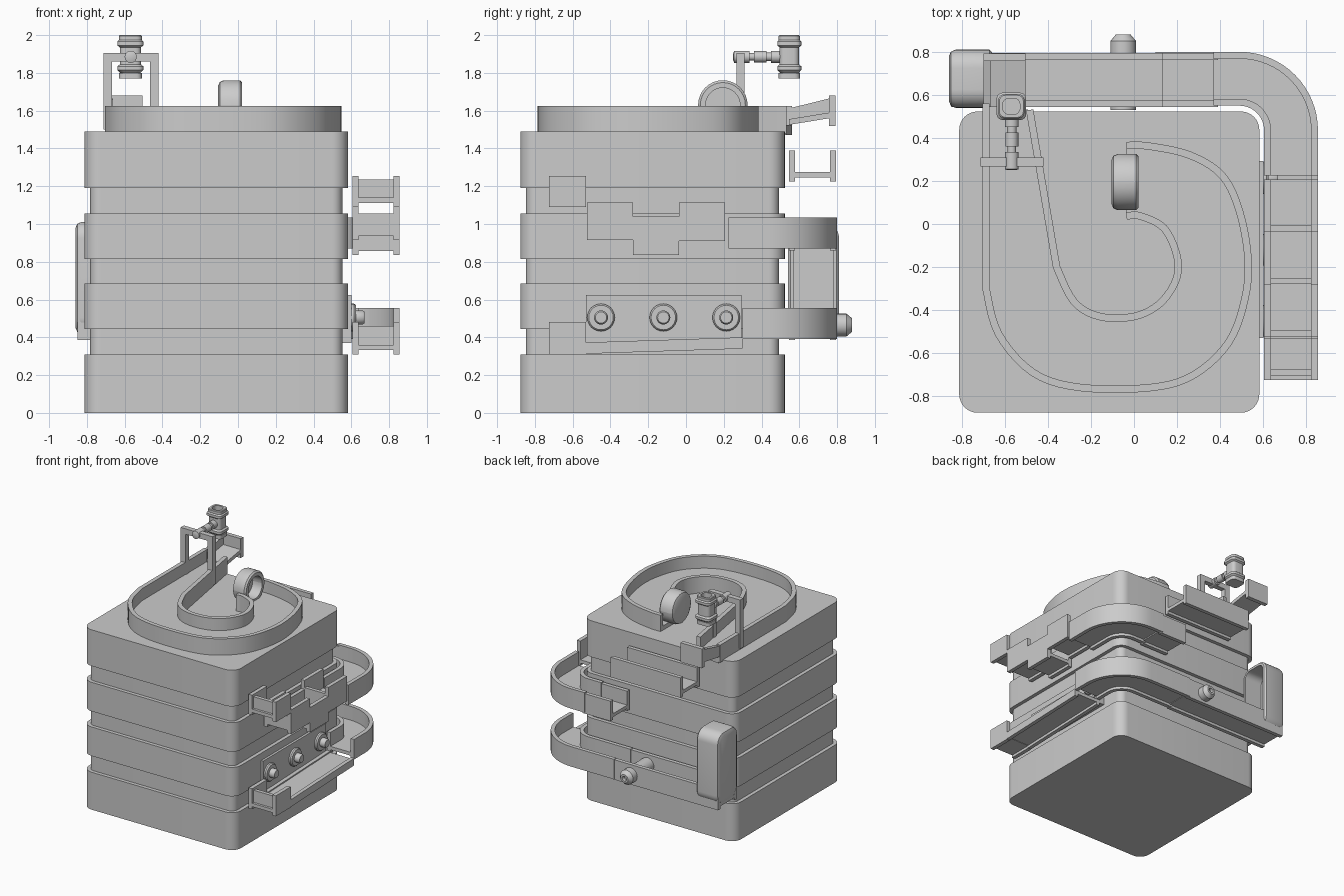
import bpy, bmesh, math
from mathutils import Vector

if "Cube" in bpy.data.objects:
    bpy.data.objects.remove(bpy.data.objects["Cube"])


def finish(name, bm):
    bmesh.ops.recalc_face_normals(bm, faces=bm.faces)
    me = bpy.data.meshes.new(name)
    bm.to_mesh(me)
    bm.free()
    ob = bpy.data.objects.new(name, me)
    bpy.context.collection.objects.link(ob)
    bpy.ops.object.select_all(action='DESELECT')
    bpy.context.view_layer.objects.active = ob
    ob.select_set(True)
    bpy.ops.object.shade_smooth_by_angle(angle=math.radians(35))
    return ob


def loft(name, rings):
    # skin equal-length rings and cap both ends
    bm = bmesh.new()
    vs = [[bm.verts.new(p) for p in r] for r in rings]
    n = len(rings[0])
    for a, b in zip(vs, vs[1:]):
        for i in range(n):
            bm.faces.new((a[i], a[(i + 1) % n], b[(i + 1) % n], b[i]))
    bm.faces.new(vs[0])
    bm.faces.new(vs[-1])
    return finish(name, bm)


def sweep(name, path, profile):
    # profile is (sideways offset, height), path is (x, y, z)
    P = [Vector(p) for p in path]
    rings = []
    for i, p in enumerate(P):
        d0 = P[max(i, 1)] - P[max(i, 1) - 1]
        j = min(i, len(P) - 2)
        d1 = P[j + 1] - P[j]
        d0.z = d1.z = 0
        t = (d0.normalized() + d1.normalized()).normalized()
        s = 1 / max(t.dot(d1.normalized()), .5)
        side = Vector((t.y, -t.x, 0)) * s
        rings.append([p + side * o + Vector((0, 0, h)) for o, h in profile])
    return loft(name, rings)


def rrect(cx, cy, w, h, r, n=8):
    pts = []
    for k, (sx, sy) in enumerate(((1, 1), (-1, 1), (-1, -1), (1, -1))):
        for i in range(n + 1):
            a = math.pi / 2 * (k + i / n)
            pts.append((cx + sx * (w / 2 - r) + r * math.cos(a),
                        cy + sy * (h / 2 - r) + r * math.sin(a)))
    return pts


def box(name, x0, x1, y0, y1, z0, z1):
    return loft(name, [[(x0, y0, z), (x1, y0, z), (x1, y1, z), (x0, y1, z)] for z in (z0, z1)])


def rod(name, axis, c, steps):
    # turned part: steps are (position along axis, radius)
    rings = []
    for t, r in steps:
        ring = []
        for i in range(24):
            u, v = c[0] + r * math.cos(i * math.pi / 12), c[1] + r * math.sin(i * math.pi / 12)
            ring.append((t, u, v) if axis == 'x' else (u, t, v))
        rings.append(ring)
    return loft(name, rings)


def spline(pts, n=5):
    P = [Vector((x, y, 0)) for x, y in pts]
    out = []
    for i in range(len(P) - 1):
        a, b, c, d = P[max(i - 1, 0)], P[i], P[i + 1], P[min(i + 2, len(P) - 1)]
        for k in range(n):
            t = k / n
            out.append(.5 * (2 * b + (c - a) * t + (2 * a - 5 * b + 4 * c - d) * t * t
                             + (3 * b - a - 3 * c + d) * t ** 3))
    return out + [P[-1]]


def trough(h=.165, w=.125, t=.032):
    # H-shaped channel section
    return [(-w, 0), (-w + t, 0), (-w + t, .022), (w - t, .022), (w - t, 0), (w, 0),
            (w, h), (w - t, h), (w - t, .05), (-w + t, .05), (-w + t, h), (-w, h)]


def cup(name, y, z, w, h, r, x0, x1, t):
    # closed at x0, open towards x1
    def ring(x, k):
        return [(x, u, v) for u, v in rrect(y, z, w - 2 * k, h - 2 * k, r - k)]
    return loft(name, [ring(x0, .03), ring(x0 + .009, .009), ring(x0 + .03, 0), ring(x1 - .012, 0),
                       ring(x1, .012), ring(x1, t), ring(x0 + .04, t)])


# banded body
levels = [(0, .31, 0), (.31, .445, 1), (.445, .685, 0), (.685, .815, 1),
          (.815, 1.055, 0), (1.055, 1.19, 1), (1.19, 1.49, 0)]
loft("body", [[(x, y, z) for x, y in rrect(-.115, -.177, 1.395 - .06 * s, 1.4 - .06 * s, .085 - .03 * s)]
              for a, b, s in levels for z in (a, b)])

# spiral tray on top: outer wall, inner wall and floor
outer = spline([(-.035, .365), (.07, .362), (.26, .32), (.41, .225), (.49, .06), (.53, -.16), (.515, -.35),
                (.44, -.55), (.28, -.7), (.08, -.76), (-.25, -.76), (-.47, -.69), (-.63, -.51), (-.688, -.3)])
outer.append(Vector((-.688, .56, 0)))
inner = spline([(-.035, .037), (.03, .037), (.14, -.02), (.2, -.15), (.195, -.26), (.12, -.37),
                (0, -.43), (-.16, -.43), (-.28, -.36), (-.36, -.2)])
inner.append(Vector((-.485, .53, 0)))
wall = [(-.017, 1.48), (.017, 1.48), (.017, 1.625), (-.017, 1.625)]
sweep("tray_outer_wall", outer, wall)
sweep("tray_inner_wall", inner, wall)
loft("tray_floor", [[(p.x, p.y, z) for p in outer + inner[::-1]] for z in (1.47, 1.525)])
cup("tray_inlet", .195, 1.63, .262, .262, .131, -.105, .022, .04)

# catch channel behind the tray
box("catch_back_wall", -.7, -.505, .757, .792, 1.52, 1.68)
loft("catch_floor", [[(x, .545, 1.525), (x, .76, 1.56), (x, .76, 1.59), (x, .545, 1.555)] for x in (-.7, -.505)])
loft("catch_side", [[(x, .545, 1.53), (x, .76, 1.56), (x, .76, 1.665), (x, .545, 1.612)] for x in (-.7, -.665)])

# back drop trough
sweep("upper_back_trough", [(-.505, .67, 1.225), (.135, .67, 1.225)], trough())


# corner troughs wrapping from the right side to the back
def corner(y0, x1):
    arc = [(.49 + .24 * math.cos(a * math.pi / 32), .435 + .24 * math.sin(a * math.pi / 32)) for a in range(17)]
    return [(.73, y0)] + arc + [(x1, .675)]


sweep("middle_corner_trough", [(x, y, .87) for x, y in corner(.225, .37)], trough())
sweep("middle_back_trough", [(.39, .67, .86), (.135, .67, .86)], trough())
sweep("lower_corner_trough", [(x, y, .39) for x, y in corner(.3, .1)], trough())
sweep("lower_back_trough", [(.12, .67, .385), (-.85, .67, .385)], trough())
cup("lower_outlet", .675, .715, .27, .59, .085, -.86, -.66, .03)
rod("back_knob", 'y', (-.05, .465), [(.53, .06), (.85, .06), (.88, .035), (.88, .02), (.85, .02)])

# stepped cells on the right side
for i, (y0, y1, z0, z1) in enumerate([(-.725, -.53, 1.09, 1.255), (-.525, -.28, .915, 1.115),
                                      (-.28, -.037, .835, 1.04), (-.037, .207, .91, 1.115),
                                      (-.725, -.53, .31, .48)]):
    sweep(f"side_cell_{i}", [(.73, y0, z0), (.73, y1, z0)], trough(z1 - z0))
    if i in (0, 4):
        box(f"side_cell_end_{i}", .637, .823, y0 + .02, y0 + .05, z0 + .022, z1 - .02)
    else:
        box(f"side_cell_end_{i}", .637, .823, y0, y0 + .03, z0 + .022, z1 - .06)

# ramp with knob panel
H = trough(.06)
sweep("ramp", [(.73, -.53, .313), (.73, .3, .34)], H)
box("knob_panel", .54, .602, -.53, .293, .37, .625)
for i, y in enumerate((-.45, -.12, .213)):
    rod(f"panel_knob_{i}", 'x', (y, .505), [(.59, .073), (.615, .073), (.625, .065), (.625, .037),
                                            (.66, .037), (.67, .03)])

# spout on its bracket
for n, x in (("left", -.69), ("right", -.444)):
    box(f"bracket_{n}_leg", x - .023, x + .023, .268, .31, 1.5, 1.905)
box("bracket_bar", -.713, -.421, .268, .31, 1.86, 1.905)
rod("spout_arm", 'y', (-.568, 1.885), [(.25, .018), (.255, .032), (.335, .032), (.335, .02), (.36, .02), (.36, .03),
                                       (.425, .03), (.425, .022), (.45, .022), (.45, .032), (.5, .032)])
prof = [(1.77, .1), (1.77, .122), (1.8, .122), (1.8, .108), (1.815, .138), (1.835, .138), (1.845, .112),
        (1.935, .112), (1.945, .138), (1.965, .138), (1.975, .122), (1.995, .122), (2.0, .112), (2.0, .08), (1.96, .08)]
loft("spout", [[(x, y, z) for x, y in rrect(-.57, .547, w, w * .92, .028, 4)] for z, w in prof])
